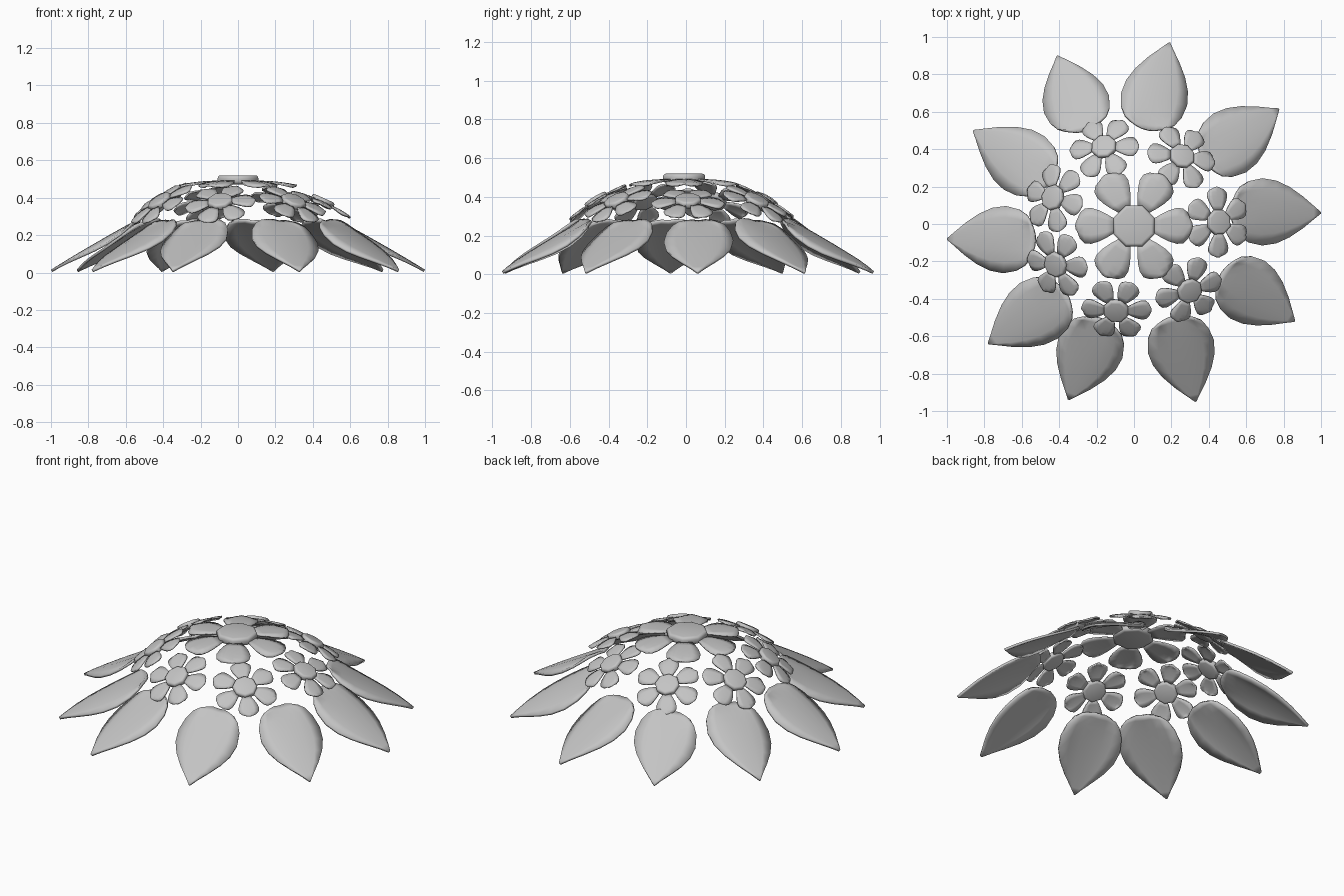
import bpy, bmesh
from math import radians, atan2, pi, hypot
from mathutils import Vector, Matrix

if "Cube" in bpy.data.objects:
    bpy.data.objects.remove(bpy.data.objects["Cube"])

grey = bpy.data.materials.new("plain grey")
grey.use_nodes = True
grey.diffuse_color = (0.55, 0.55, 0.55, 1)
grey.node_tree.nodes["Principled BSDF"].inputs["Base Color"].default_value = (0.55, 0.55, 0.55, 1)

parts = []


def finish(name, bm):
    mesh = bpy.data.meshes.new(name)
    bm.to_mesh(mesh)
    bm.free()
    mesh.materials.append(grey)
    obj = bpy.data.objects.new(name, mesh)
    bpy.context.collection.objects.link(obj)
    parts.append(obj)
    return obj


def blade(bm, matrix, outline, surface, columns=6):
    """Grid of quads running base to tip; surface maps (t, half width, v) to a point."""
    rows = [[bm.verts.new(matrix @ surface(t, half, 2 * j / columns - 1))
             for j in range(columns + 1)] for t, half in outline]
    for a, b in zip(rows, rows[1:]):
        for j in range(columns):
            bm.faces.new((a[j], b[j], b[j + 1], a[j + 1]))


def thicken(obj, thickness):
    mod = obj.modifiers.new("thickness", "SOLIDIFY")
    mod.thickness = thickness
    mod.offset = -1


# Leaves: base point, tip point, sideways lean
LEAF = [(0, .10), (.06, .135), (.18, .165), (.34, .18), (.5, .168),
        (.65, .135), (.8, .085), (.92, .036), (1, .004)]
LEAVES = [
    ((.10, .50), (.19, .97), .025), ((-.30, .49), (-.41, .90), -.033),
    ((-.47, .20), (-.86, .50), -.03), ((-.53, -.10), (-1, -.08), -.01),
    ((-.37, -.36), (-.78, -.64), .008), ((-.20, -.50), (-.35, -.94), .022),
    ((.24, -.49), (.33, -.95), -.022), ((.46, -.28), (.86, -.52), .015),
    ((.52, .06), (1, .06), .005), ((.35, .38), (.775, .615), -.033)]


def leaf(number, base, tip, lean):
    dx, dy = tip[0] - base[0], tip[1] - base[1]
    length = hypot(dx, dy)

    def surface(t, half, v):
        side = half * v
        height = .285 - .27 * t ** 1.1 - side ** 2 + 4 * lean * side
        # Shallow midrib crease
        height -= .006 * (abs(v) < .01) * (1 - t)
        # Rounded base edge
        x = t * length + .035 * v * v * (1 - t) ** 6
        return Vector((x, side + lean * (1 - t ** 3), height))

    bm = bmesh.new()
    place = Matrix.Translation((*base, 0)) @ Matrix.Rotation(atan2(dy, dx), 4, "Z")
    blade(bm, place, LEAF, surface)
    thicken(finish(f"leaf_{number}", bm), .014)


for n, spec in enumerate(LEAVES, 1):
    leaf(n, *spec)

# Flowers: six rounded petals around an eight-sided button
PETAL = [(0, .12), (.2, .20), (.4, .265), (.6, .305), (.78, .295), (.92, .22), (1, .11)]


def flower(name, place, radius, button, low, high):
    def surface(t, half, v):
        reach = radius * (.33 + .67 * t - .04 * v * v * t ** 4)
        return Vector((reach, half * v * radius,
                       radius * (.03 - .07 * t * t - .04 * v * v * t)))

    bm = bmesh.new()
    for k in range(6):
        blade(bm, place @ Matrix.Rotation(k * pi / 3, 4, "Z"), PETAL, surface, 4)
    thicken(finish(name + "_petals", bm), .009)

    bm = bmesh.new()
    bmesh.ops.create_cone(bm, cap_ends=True, segments=8, radius1=button,
                          radius2=button, depth=high - low)
    rims = [e for e in bm.edges if abs(e.verts[0].co.z - e.verts[1].co.z) < .001]
    bmesh.ops.bevel(bm, geom=rims, offset=(high - low) * .35, segments=3, profile=.5,
                    affect="EDGES")
    shift = Matrix.Translation((0, 0, (low + high) / 2))
    bm.transform(place @ shift @ Matrix.Rotation(pi / 8, 4, "Z"))
    finish(name + "_button", bm)


flower("crown_flower", Matrix.Translation((0, -.01, .482)), .315, .118, -.01, .038)

# Ring of small flowers: centre, outward tilt and spin in degrees
RING = [(-.16, .41, 32, -21), (.255, .36, 30, 30), (.45, .01, 24, 0),
        (.295, -.355, 30, -25), (-.095, -.46, 32, 12), (-.415, -.215, 36, 0),
        (-.43, .14, 36, 30)]
for n, (x, y, tilt, spin) in enumerate(RING, 1):
    place = (Matrix.Translation((x, y, .375)) @ Matrix.Rotation(atan2(y, x) + pi / 2, 4, "Z")
             @ Matrix.Rotation(radians(tilt), 4, "X") @ Matrix.Rotation(radians(spin), 4, "Z"))
    flower(f"small_flower_{n}", place, .19, .07, -.014, .024)

# Smooth shading with sharp rims
bpy.ops.object.select_all(action="DESELECT")
for obj in parts:
    obj.select_set(True)
bpy.context.view_layer.objects.active = parts[0]
bpy.ops.object.shade_smooth_by_angle(angle=radians(50))
